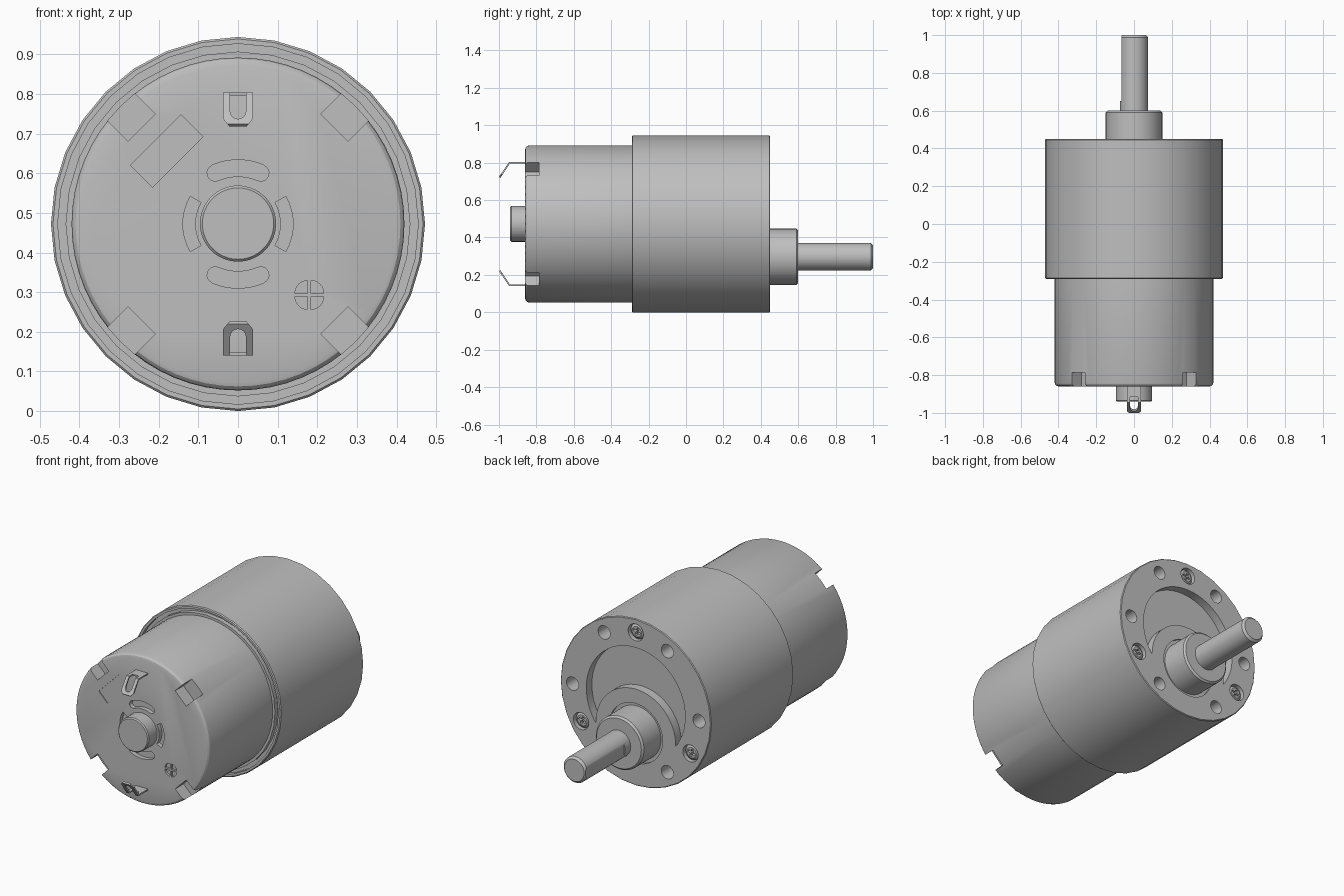
import bpy, bmesh
from math import sin, cos, pi, radians

if "Cube" in bpy.data.objects:
    bpy.data.objects.remove(bpy.data.objects["Cube"])

AXIS = 0.472        # height of the main axis
SHAFT = 0.297       # height of the offset output shaft
REAR = -0.86        # end face of the motor can
FACE = 0.45         # mounting face of the gearbox

metal = bpy.data.materials.new("plain_grey_metal")
metal.use_nodes = True
GREY = (0.52, 0.52, 0.52, 1)
metal.diffuse_color = GREY
metal.node_tree.nodes["Principled BSDF"].inputs["Base Color"].default_value = GREY


def finish(name, bm):
    bmesh.ops.recalc_face_normals(bm, faces=bm.faces)
    mesh = bpy.data.meshes.new(name)
    bm.to_mesh(mesh)
    bm.free()
    mesh.materials.append(metal)
    obj = bpy.data.objects.new(name, mesh)
    bpy.context.collection.objects.link(obj)
    return obj


def lathe(name, profile, x=0, z=AXIS, sides=64):
    """Turn (radius, y) points around the y direction, with capped ends."""
    bm = bmesh.new()
    rings = []
    for r, y in profile:
        angles = [pi / 2 + 2 * pi * i / sides for i in range(sides)]
        rings.append([bm.verts.new((x + r * cos(a), y, z + r * sin(a))) for a in angles])
    for low, high in zip(rings, rings[1:]):
        for i in range(sides):
            j = (i + 1) % sides
            bm.faces.new((low[i], low[j], high[j], high[i]))
    bm.faces.new(rings[0])
    bm.faces.new(rings[-1])
    return finish(name, bm)


def prism(name, outline, start, end, along="y"):
    """Extrude an outline: (x, z) along y, or (y, z) along x."""
    bm = bmesh.new()

    def ring(t):
        return [bm.verts.new((a, t, b) if along == "y" else (t, a, b)) for a, b in outline]
    low, high = ring(start), ring(end)
    bm.faces.new(low)
    bm.faces.new(high)
    for i in range(len(outline)):
        j = (i + 1) % len(outline)
        bm.faces.new((low[i], low[j], high[j], high[i]))
    return finish(name, bm)


def cut(target, *tools):
    for tool in tools:
        mod = target.modifiers.new("cut", "BOOLEAN")
        mod.operation = "DIFFERENCE"
        mod.solver = "EXACT"
        mod.object = tool
        bpy.context.view_layer.objects.active = target
        bpy.ops.object.modifier_apply(modifier=mod.name)
        bpy.data.objects.remove(tool)


def arc(r, start, end, steps=10, x=0, z=AXIS):
    angles = [radians(start + (end - start) * i / steps) for i in range(steps + 1)]
    return [(x + r * cos(a), z + r * sin(a)) for a in angles]


def band(inner, outer, middle, half, round_ends=False):
    """Outline of a curved slot around the main axis."""
    points = arc(outer, middle - half, middle + half)
    mid, r = (inner + outer) / 2, (outer - inner) / 2
    if round_ends:
        for_end = radians(middle + half)
        points += arc(r, middle + half, middle + half + 180, 6,
                      mid * cos(for_end), AXIS + mid * sin(for_end))[1:-1]
    points += arc(inner, middle + half, middle - half)
    if round_ends:
        for_end = radians(middle - half)
        points += arc(r, middle - half + 180, middle - half + 360, 6,
                      mid * cos(for_end), AXIS + mid * sin(for_end))[1:-1]
    return points


def tilted_box(cx, cz, length, width, angle):
    a = radians(angle)
    corners = [(-1, -1), (1, -1), (1, 1), (-1, 1)]
    return [(cx + u * length / 2 * cos(a) - v * width / 2 * sin(a),
             cz + u * length / 2 * sin(a) + v * width / 2 * cos(a)) for u, v in corners]


# Motor can with rounded end edge
can = lathe("motor_can", [(0.4, REAR), (0.41, REAR + 0.003), (0.417, REAR + 0.01),
                          (0.42, REAR + 0.02), (0.42, -0.27)])
for angle in (45, 135, 225, 315):
    a = radians(angle)
    cut(can, prism("notch", tilted_box(0.444 * cos(a), AXIS + 0.444 * sin(a), 0.2, 0.098, angle),
                   REAR - 0.1, REAR + 0.075))

# Vents, label recess and polarity mark in the end face
for angle in (90, 270):
    cut(can, prism("vent", band(0.12, 0.162, angle, 24, True), REAR - 0.1, REAR + 0.025))
for angle in (0, 180):
    cut(can, prism("vent", band(0.108, 0.139, angle, 30), REAR - 0.1, REAR + 0.025))
cut(can, prism("label", tilted_box(-0.18, 0.656, 0.18, 0.078, 45), REAR - 0.1, REAR + 0.005))
for quarter in range(4):
    a = radians(45 + 90 * quarter)
    cx, cz = 0.18 + 0.006 * cos(a), 0.293 + 0.006 * sin(a)
    wedge = [(cx, cz)] + arc(0.032, 90 * quarter, 90 * quarter + 90, 6, cx, cz)
    cut(can, prism("mark", wedge, REAR - 0.1, REAR + 0.012))

# Rear bearing boss
boss = lathe("rear_bearing", [(0.09, -0.94), (0.096, -0.934), (0.096, REAR + 0.01)], z=0.473)

# Bent solder terminals, upper and lower
terminals = []
for side, label in ((1, "upper"), (-1, "lower")):
    def at(points):
        return [(a, AXIS + side * (b - AXIS)) for a, b in points]
    strip = prism(label + "_terminal", at([
        (REAR + 0.02, 0.804), (-0.946, 0.804), (-1.0, 0.724), (-0.993, 0.718),
        (-0.941, 0.796), (REAR + 0.02, 0.796)]), -0.038, 0.038, "x")
    slot = [(0.02, 0.83), (-0.02, 0.83)] + arc(0.02, 180, 360, 8, 0, 0.757)
    cut(strip, prism("slot", at(slot), -1.1, -0.915))
    for s in (-1, 1):
        corner = [(s * 0.02, 0.70), (s * 0.02, 0.716), (s * 0.04, 0.74), (s * 0.06, 0.70)]
        cut(strip, prism("corner", at(corner), -1.1, -0.9))
    terminals.append(strip)

# Gearbox housing with a ring groove on the motor side
gearbox = lathe("gearbox_housing", [
    (0.3, -0.29), (0.435, -0.29), (0.435, -0.265), (0.455, -0.265), (0.455, -0.29),
    (0.467, -0.29), (0.472, -0.285), (0.472, FACE - 0.004), (0.468, FACE)], sides=32)

# Crescent recess and bushing seat in the mounting face
crescent = lathe("crescent", [(0.31, FACE - 0.05), (0.31, FACE + 0.1)])
cut(crescent, lathe("pad", [(0.25, FACE - 0.2), (0.25, FACE + 0.2)], z=SHAFT))
cut(gearbox, crescent)
cut(gearbox, lathe("seat", [(0.168, FACE - 0.012), (0.168, FACE + 0.1)], z=SHAFT))

# Threaded mounting holes
for i in range(6):
    a = i * pi / 3
    cut(gearbox, lathe("hole", [(0.038, FACE - 0.12), (0.038, FACE + 0.1)],
                       0.396 * cos(a), AXIS + 0.396 * sin(a), 24))

# Sunken cross-head screws
screws = []
for i in range(3):
    a = radians(90 + 120 * i)
    x, z = 0.396 * cos(a), AXIS + 0.396 * sin(a)
    cut(gearbox, lathe("well", [(0.048, FACE - 0.05), (0.048, FACE + 0.1)], x, z, 24))
    screw = lathe("screw_%d" % (i + 1), [(0.044, FACE - 0.06), (0.044, FACE - 0.02),
                                         (0.03, FACE - 0.01)], x, z, 24)
    for turn in (0, 90):
        cut(screw, prism("drive", tilted_box(x, z, 0.045, 0.012, turn + 20),
                         FACE - 0.03, FACE + 0.1))
    screws.append(screw)

# Output bushing and D-cut shaft
bushing = lathe("output_bushing", [(0.15, FACE - 0.03), (0.15, 0.59), (0.14, 0.6)], z=SHAFT)
shaft = lathe("output_shaft", [(0.074, 0.58), (0.074, 0.988), (0.062, 1.0)], z=SHAFT, sides=48)
cut(shaft, prism("flat", tilted_box(-0.117, SHAFT, 0.1, 0.3, 0), 0.65, 1.1))

# Smooth shading with sharp edges kept
bpy.ops.object.select_all(action="DESELECT")
for obj in [can, boss, gearbox, bushing, shaft] + terminals + screws:
    obj.select_set(True)
bpy.context.view_layer.objects.active = can
bpy.ops.object.shade_smooth_by_angle(angle=radians(28))
